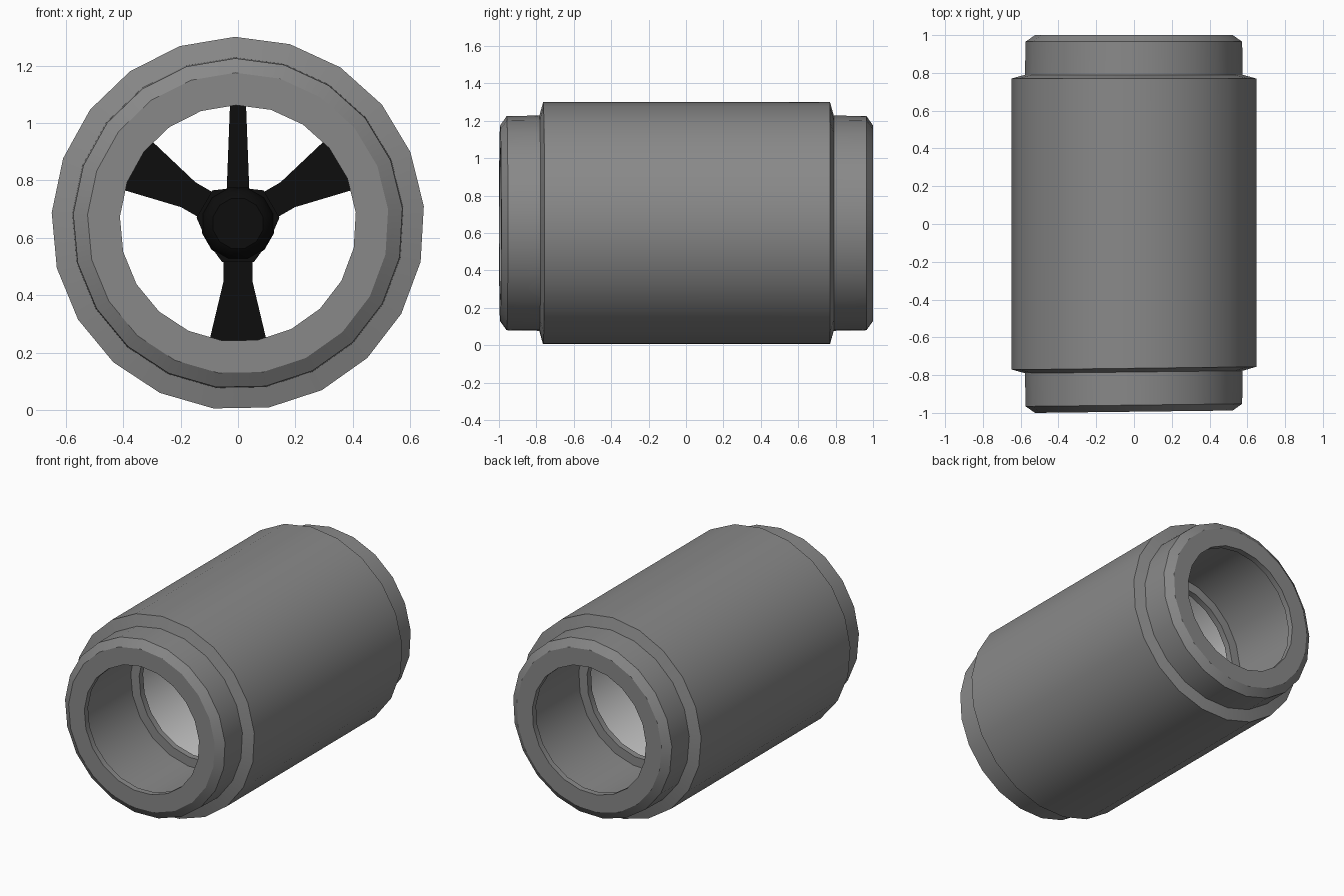
import bpy, bmesh, math
from mathutils import Matrix, Vector

cube = bpy.data.objects.get("Cube")
if cube:
    bpy.data.objects.remove(cube, do_unlink=True)

CENTRE = Vector((0, 0, 0.65))
SIDES = 21


def material(name, rgb):
    mat = bpy.data.materials.new(name)
    mat.use_nodes = True
    mat.diffuse_color = (*rgb, 1)
    mat.node_tree.nodes["Principled BSDF"].inputs["Base Color"].default_value = (*rgb, 1)
    return mat


grey = material("body_grey", (0.25, 0.25, 0.25))
light = material("chamber_light_grey", (0.6, 0.6, 0.6))
black = material("fan_black", (0.004, 0.004, 0.004))


def add_object(name, bm, mats, angle=35):
    bmesh.ops.recalc_face_normals(bm, faces=bm.faces)
    mesh = bpy.data.meshes.new(name)
    bm.to_mesh(mesh)
    bm.free()
    for mat in mats:
        mesh.materials.append(mat)
    obj = bpy.data.objects.new(name, mesh)
    obj.location = CENTRE
    bpy.context.collection.objects.link(obj)
    bpy.ops.object.select_all(action="DESELECT")
    obj.select_set(True)
    bpy.context.view_layer.objects.active = obj
    bpy.ops.object.shade_smooth_by_angle(angle=math.radians(angle))
    return obj


def lathe(profile, sides, start, closed=True):
    """Turn (y, radius) points around the y axis."""
    bm = bmesh.new()
    rings = []
    for y, r in profile:
        angles = [math.radians(start) + math.tau * i / sides for i in range(sides)]
        rings.append([bm.verts.new((r * math.cos(a), y, r * math.sin(a))) for a in angles])
    pairs = list(zip(rings, rings[1:] + rings[:1]))
    for a, b in pairs if closed else pairs[:-1]:
        for i in range(sides):
            j = (i + 1) % sides
            bm.faces.new((a[i], a[j], b[j], b[i]))
    if not closed:
        bm.faces.new(rings[0])
        bm.faces.new(rings[-1])
    return bm


# Hollow housing: outer wall, end collars, stepped bore and central chamber
half = [(0.77, 0.65), (0.79, 0.578), (0.965, 0.575), (1.0, 0.525), (1.0, 0.412),
        (0.962, 0.412), (0.962, 0.475), (0.43, 0.475), (0.43, 0.415), (0.39, 0.415),
        (0.39, 0.54)]
profile = half + [(-y, r) for y, r in reversed(half)]
bm = lathe(profile, SIDES, 91)
for face in bm.faces:
    mid = face.calc_center_median()
    if abs(mid.y) < 0.1 and math.hypot(mid.x, mid.z) < 0.58:
        face.material_index = 1
# The front end is cut very slightly askew
for v in bm.verts:
    if v.co.y < 0:
        v.co.y += 0.012 * max(0, v.co.x + 0.525)
add_object("housing", bm, [grey, light])

# Fan hub
hub = [(-0.12, 0.09), (-0.1, 0.115), (-0.05, 0.13), (0.05, 0.13), (0.1, 0.115), (0.12, 0.09)]
add_object("fan_hub", lathe(hub, 12, 15, closed=False), [black])


def blade(name, outline, depth, degrees):
    """Extrude a mirrored (half width, radius) outline, then turn it around the hub."""
    bm = bmesh.new()
    points = outline + [(-w, r) for w, r in reversed(outline)]
    face = bm.faces.new([bm.verts.new((w, -depth / 2, r)) for w, r in points])
    out = bmesh.ops.extrude_face_region(bm, geom=[face])
    moved = [g for g in out["geom"] if isinstance(g, bmesh.types.BMVert)]
    bmesh.ops.translate(bm, verts=moved, vec=(0, depth, 0))
    bmesh.ops.rotate(bm, verts=bm.verts, matrix=Matrix.Rotation(math.radians(degrees), 3, "Y"))
    add_object(name, bm, [black])


# Three flared blades with a root collar each, and a slim support strut on top
for i, degrees in enumerate((180, 300, 60)):
    blade(f"fan_blade_{i + 1}", [(0.05, 0.1), (0.05, 0.2), (0.1, 0.41), (0.125, 0.53)], 0.05, degrees)
    blade(f"blade_root_{i + 1}", [(0.11, 0.06), (0.055, 0.135)], 0.12, degrees)
blade("support_strut", [(0.04, 0.1), (0.028, 0.41), (0.024, 0.53)], 0.06, 0)
